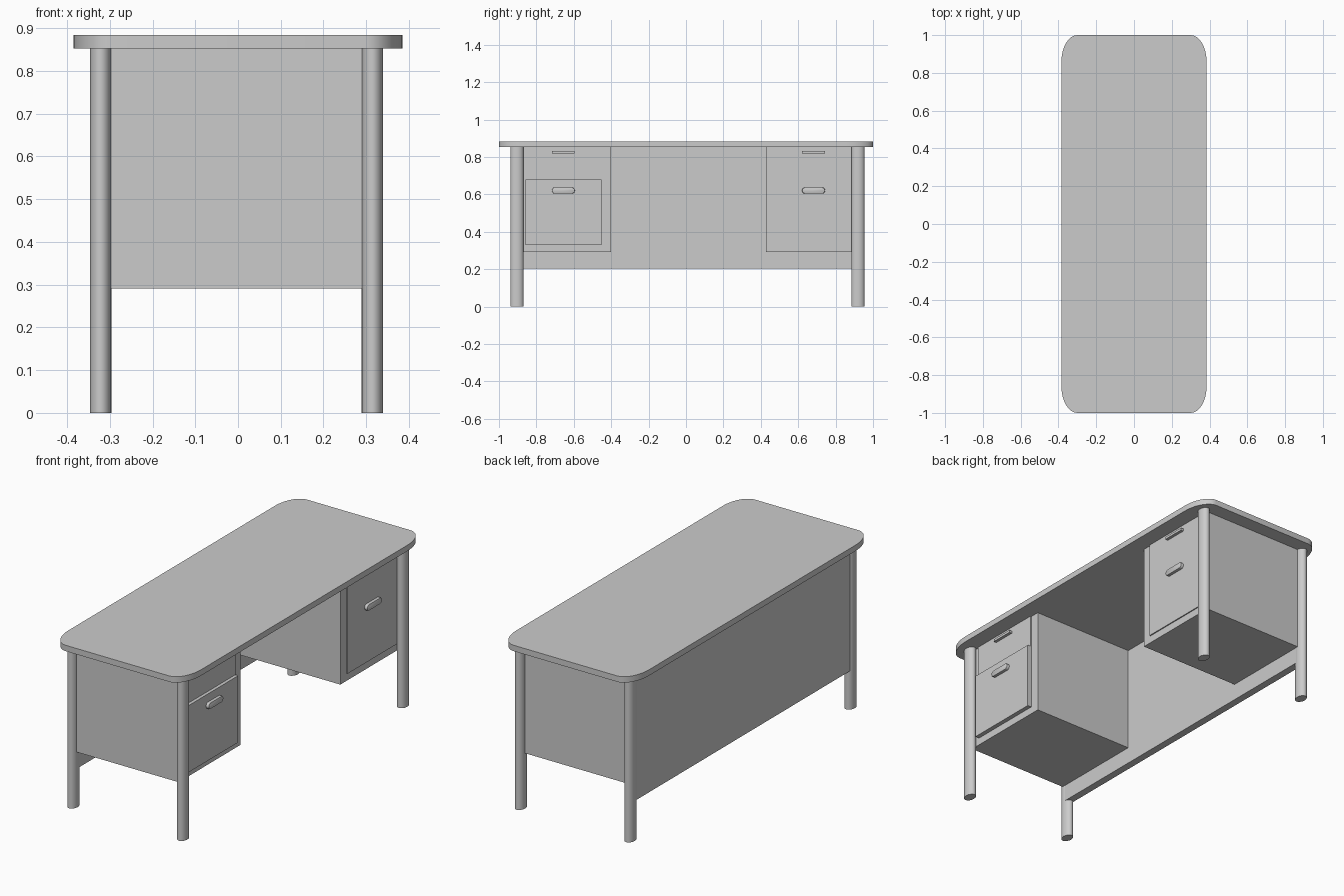
import bpy, bmesh
from math import sin, cos, pi

if "Cube" in bpy.data.objects:
    bpy.data.objects.remove(bpy.data.objects["Cube"])


def finish(bm, name, smooth=False):
    bmesh.ops.recalc_face_normals(bm, faces=bm.faces)
    mesh = bpy.data.meshes.new(name)
    bm.to_mesh(mesh)
    bm.free()
    ob = bpy.data.objects.new(name, mesh)
    bpy.context.collection.objects.link(ob)
    if smooth:
        bpy.ops.object.select_all(action='DESELECT')
        ob.select_set(True)
        bpy.context.view_layer.objects.active = ob
        bpy.ops.object.shade_smooth_by_angle()
    return ob


def box(name, x0, x1, y0, y1, z0, z1):
    bm = bmesh.new()
    bmesh.ops.create_cube(bm, size=1)
    for v in bm.verts:
        v.co = ((x0 + x1) / 2 + v.co.x * (x1 - x0),
                (y0 + y1) / 2 + v.co.y * (y1 - y0),
                (z0 + z1) / 2 + v.co.z * (z1 - z0))
    return finish(bm, name)


def rounded(hu, hv, ru, rv, seg):
    """Outline of a rectangle with elliptical corners."""
    pts = []
    for k, (su, sv) in enumerate([(1, 1), (-1, 1), (-1, -1), (1, -1)]):
        for i in range(seg + 1):
            a = (k + i / seg) * pi / 2
            pts.append((su * (hu - ru) + ru * cos(a), sv * (hv - rv) + rv * sin(a)))
    return pts


def extrude(name, points, vec, bevel=0):
    bm = bmesh.new()
    face = bm.faces.new([bm.verts.new(p) for p in points])
    new = bmesh.ops.extrude_face_region(bm, geom=[face], use_keep_orig=True)['geom']
    moved = [g for g in new if isinstance(g, bmesh.types.BMVert)]
    bmesh.ops.translate(bm, vec=vec, verts=moved)
    bmesh.ops.remove_doubles(bm, verts=bm.verts, dist=1e-5)
    if bevel:
        edges = [e for e in bm.edges if all(v in moved for v in e.verts)]
        bmesh.ops.bevel(bm, geom=edges, offset=bevel, segments=2,
                        profile=0.5, affect='EDGES')
    return finish(bm, name, True)


# Table top with rounded corners
extrude("table_top", [(x, y, 0.853) for x, y in rounded(0.385, 1.0, 0.085, 0.145, 10)],
        (0, 0, 0.031))

# Four oval legs
for side, y in (("left", -0.904), ("right", 0.919)):
    for end, x in (("back", -0.3215), ("front", 0.3145)):
        ring = [(x + 0.025 * cos(i * pi / 16), y + 0.0352 * sin(i * pi / 16), 0)
                for i in range(32)]
        extrude(f"{end}_{side}_leg", ring, (0, 0, 0.853))

# Modesty panel along the back, let into the legs
box("back_panel", -0.338, -0.298, -0.905, 0.918, 0.203, 0.853)

# Pedestals with drawers; the left lower drawer stands slightly further out
for side, y0, y1, yc, face in (("left", -0.912, -0.40, -0.656, 0.317),
                               ("right", 0.428, 0.922, 0.682, 0.300)):
    box(f"{side}_pedestal", -0.30, 0.294, y0, y1, 0.291, 0.853)
    box(f"{side}_upper_drawer", 0.25, 0.300, yc - 0.203, yc + 0.205, 0.68, 0.853)
    box(f"{side}_lower_drawer", 0.25, face, yc - 0.203, yc + 0.205, 0.33, 0.68)
    box(f"{side}_upper_pull", 0.29, 0.316, yc - 0.061, yc + 0.061, 0.818, 0.831)
    pill = [(face - 0.002, yc + u, 0.621 + v)
            for u, v in rounded(0.0615, 0.0165, 0.0164, 0.0164, 6)]
    extrude(f"{side}_lower_pull", pill, (0.018, 0, 0), 0.004)
